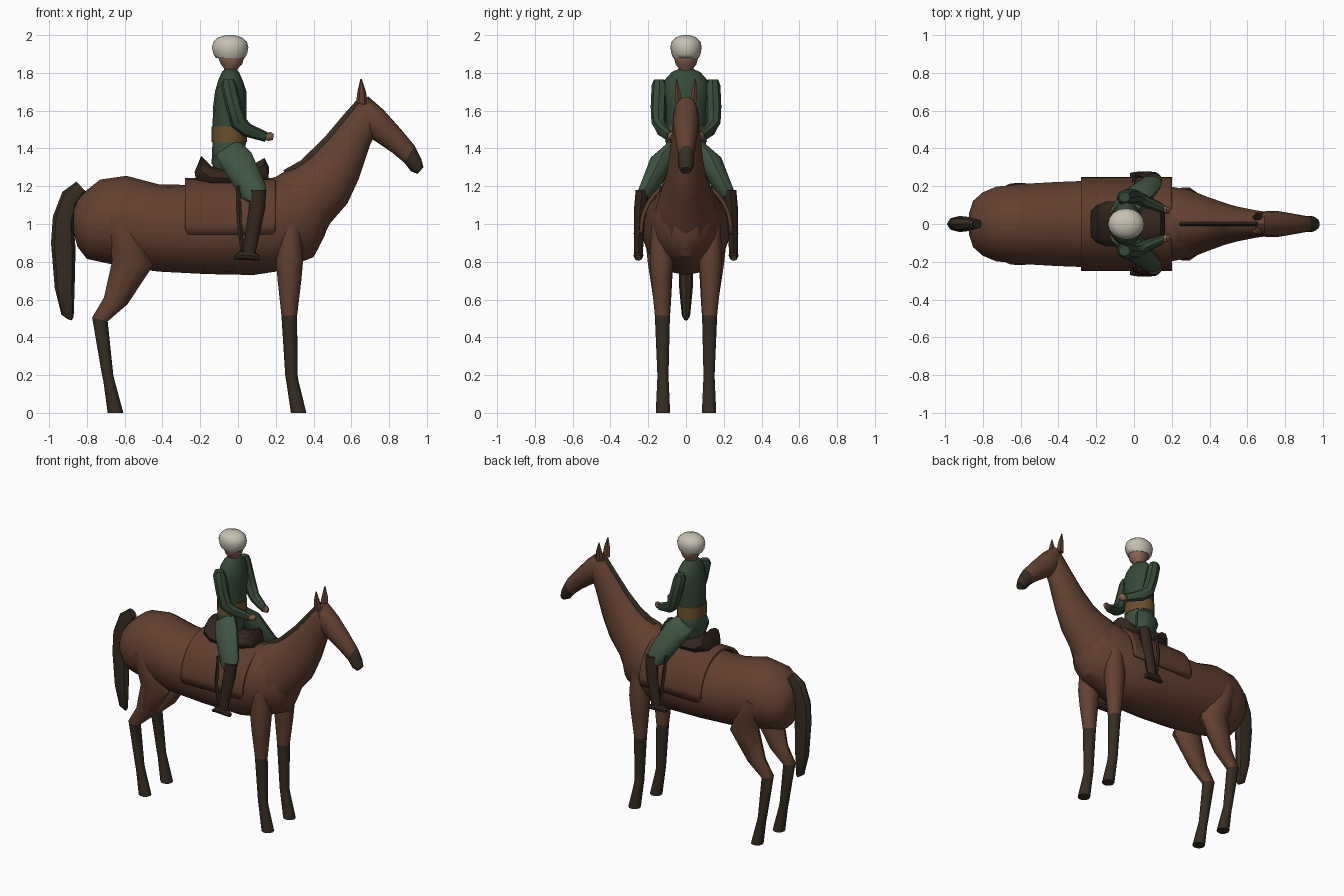
import bpy, bmesh, math

def material(name, r, g, b):
    m = bpy.data.materials.new(name)
    m.diffuse_color = (r, g, b, 1)
    return m

COAT = material("chestnut coat", 0.125, 0.052, 0.030)
DARK = material("dark hair", 0.036, 0.026, 0.016)
LEATHER = material("saddle leather", 0.035, 0.020, 0.013)
PAD = material("saddle pad brown", 0.115, 0.046, 0.027)
GREEN = material("jacket green", 0.036, 0.068, 0.040)
TROUSER = material("trouser green", 0.052, 0.092, 0.056)
BELT = material("belt tan", 0.150, 0.080, 0.025)
SKIN = material("skin", 0.260, 0.130, 0.085)
WHITE = material("helmet white", 0.560, 0.530, 0.440)

def finish(name, bm, mats, angle=40):
    bmesh.ops.recalc_face_normals(bm, faces=bm.faces)
    me = bpy.data.meshes.new(name)
    bm.to_mesh(me)
    bm.free()
    for m in mats:
        me.materials.append(m)
    me.shade_smooth()
    me.set_sharp_from_angle(angle=math.radians(angle))
    ob = bpy.data.objects.new(name, me)
    bpy.context.collection.objects.link(ob)
    return ob

def loft(name, rings, mats, n=10, split=99, side=1, angle=40):
    """Skin ellipses; ring = (xa, za, xb, zb, half width, centre y).
    Segments from index 'split' on use the second material."""
    bm = bmesh.new()
    loops = []
    for r in rings:
        xa, za, xb, zb, w = r[:5]
        y = r[5] if len(r) > 5 else 0
        loop = []
        for i in range(n):
            t = 2 * math.pi * i / n
            c = (1 + math.cos(t)) / 2
            loop.append(bm.verts.new((xb + (xa - xb) * c, side * (y + w * math.sin(t)),
                                      zb + (za - zb) * c)))
        loops.append(loop)
    for k in range(len(loops) - 1):
        for i in range(n):
            j = (i + 1) % n
            f = bm.faces.new((loops[k][i], loops[k][j], loops[k + 1][j], loops[k + 1][i]))
            f.material_index = int(k >= split)
    bm.faces.new(loops[0])
    bm.faces.new(loops[-1]).material_index = int(len(loops) - 1 > split)
    return finish(name, bm, mats, angle)

def H(z, x0, x1, w, y=0):      # horizontal ring
    return (x0, z, x1, z, w, y)

def V(x, z1, z0, w, y=0):      # upright ring
    return (x, z1, x, z0, w, y)

# Horse body
loft("horse_body", [
    V(-0.872, 1.07, 0.96, 0.06), V(-0.85, 1.13, 0.88, 0.125), V(-0.80, 1.18, 0.815, 0.17),
    V(-0.73, 1.235, 0.80, 0.20), V(-0.59, 1.255, 0.77, 0.215), V(-0.42, 1.21, 0.748, 0.225),
    V(-0.17, 1.205, 0.735, 0.235), V(0.08, 1.215, 0.73, 0.23), V(0.20, 1.25, 0.748, 0.20),
    V(0.30, 1.27, 0.785, 0.18), V(0.40, 1.22, 0.825, 0.14), V(0.46, 1.12, 0.94, 0.07)],
    [COAT], 18)

# Neck
loft("horse_neck", [
    (0.20, 1.25, 0.36, 0.82, 0.17), (0.25, 1.28, 0.42, 0.86, 0.165), (0.31, 1.30, 0.485, 1.0, 0.14),
    (0.38, 1.35, 0.58, 1.11, 0.11), (0.47, 1.44, 0.64, 1.24, 0.09),
    (0.57, 1.56, 0.70, 1.42, 0.074), (0.65, 1.66, 0.74, 1.50, 0.065)], [COAT], 12)

# Head with dark muzzle
loft("horse_head", [
    (0.64, 1.655, 0.68, 1.49, 0.05), (0.69, 1.675, 0.71, 1.45, 0.07), (0.77, 1.605, 0.755, 1.42, 0.068),
    (0.86, 1.505, 0.82, 1.375, 0.055), (0.935, 1.415, 0.88, 1.325, 0.043),
    (0.97, 1.345, 0.915, 1.28, 0.042), (0.982, 1.30, 0.95, 1.265, 0.028)], [COAT, DARK], 12, split=4)

# Mane ridge
loft("mane", [
    (0.24, 1.285, 0.26, 1.24, 0.012), (0.33, 1.335, 0.37, 1.28, 0.013), (0.455, 1.455, 0.49, 1.40, 0.013),
    (0.56, 1.58, 0.60, 1.52, 0.013), (0.645, 1.675, 0.67, 1.62, 0.012)], [DARK], 6)

# Tail
loft("tail", [
    (-0.855, 1.225, -0.805, 1.17, 0.025), (-0.93, 1.17, -0.85, 1.10, 0.04),
    (-0.98, 1.04, -0.87, 1.0, 0.042), (-0.99, 0.90, -0.86, 0.87, 0.042),
    (-0.97, 0.66, -0.865, 0.66, 0.036), (-0.935, 0.52, -0.87, 0.51, 0.022),
    (-0.90, 0.495, -0.88, 0.49, 0.01)], [DARK], 8)

# Saddle pad: half-ellipse blanket over the back
bm = bmesh.new()
rows = []
for x, a in ((-0.28, 88), (-0.265, 94), (-0.04, 94), (0.185, 94), (0.20, 90)):
    row = []
    for i in range(17):
        t = math.radians(a * (i - 8) / 8)
        row.append(bm.verts.new((x, 0.248 * math.sin(t), 0.965 + 0.278 * math.cos(t))))
    rows.append(row)
for p, q in zip(rows, rows[1:]):
    for i in range(16):
        bm.faces.new((p[i], p[i + 1], q[i + 1], q[i]))
pad = finish("saddle_pad", bm, [PAD])
mod = pad.modifiers.new("thickness", "SOLIDIFY")
mod.thickness = 0.02
mod.offset = -1 if pad.data.polygons[8].normal.z > 0 else 1

# Saddle with raised back and front
loft("saddle", [
    (-0.23, 1.275, -0.22, 1.22, 0.07), (-0.195, 1.36, -0.20, 1.20, 0.10), (-0.14, 1.305, -0.15, 1.19, 0.12),
    (-0.03, 1.29, -0.03, 1.19, 0.12), (0.07, 1.31, 0.07, 1.19, 0.11),
    (0.14, 1.35, 0.13, 1.20, 0.085), (0.165, 1.30, 0.16, 1.22, 0.06)], [LEATHER], 12)

# Rider torso: trousers, belt and jacket
loft("rider_hips", [H(1.27, -0.11, 0.0, 0.07), H(1.32, -0.14, 0.02, 0.105),
                    H(1.44, -0.135, 0.045, 0.105)], [TROUSER], 12)
loft("rider_belt", [H(1.435, -0.139, 0.047, 0.11), H(1.515, -0.139, 0.045, 0.107)], [BELT], 12)
loft("rider_jacket", [H(1.51, -0.135, 0.042, 0.104), H(1.62, -0.132, 0.046, 0.112),
                      H(1.70, -0.122, 0.045, 0.122), H(1.76, -0.105, 0.025, 0.115),
                      H(1.805, -0.085, 0.005, 0.075), H(1.82, -0.07, -0.01, 0.04)], [GREEN], 12)

# Head and helmet
loft("rider_head", [H(1.79, -0.07, -0.01, 0.03), H(1.825, -0.075, 0.0, 0.04),
                    H(1.845, -0.09, 0.022, 0.055), H(1.88, -0.105, 0.032, 0.064),
                    H(1.93, -0.105, 0.03, 0.062)], [SKIN], 12)
loft("helmet", [H(1.88, -0.118, 0.036, 0.068), H(1.90, -0.13, 0.048, 0.077), H(1.935, -0.138, 0.055, 0.083),
                H(1.965, -0.13, 0.047, 0.077), H(1.988, -0.105, 0.02, 0.055),
                H(2.0, -0.065, -0.018, 0.02)], [WHITE], 16, angle=60)

for s, tag in ((-1, "right"), (1, "left")):
    # Horse ears
    loft("ear_" + tag, [(0.625, 1.64, 0.685, 1.63, 0.02, 0.036), (0.632, 1.70, 0.678, 1.70, 0.017, 0.045),
                        (0.648, 1.768, 0.655, 1.768, 0.003, 0.05)], [COAT], 6, side=s)
    # Horse legs, dark below the knee and hock
    loft("front_leg_" + tag, [
        H(1.0, 0.22, 0.33, 0.05, 0.135), H(0.81, 0.20, 0.345, 0.065, 0.13), H(0.70, 0.21, 0.335, 0.056, 0.13),
        H(0.515, 0.23, 0.313, 0.042, 0.125), H(0.20, 0.25, 0.315, 0.031, 0.122),
        H(0.17, 0.255, 0.32, 0.032, 0.122), H(0.0, 0.28, 0.362, 0.04, 0.122)],
        [COAT, DARK], 10, split=3, side=s)
    loft("hind_leg_" + tag, [
        (-0.71, 1.02, -0.57, 1.055, 0.06, 0.155), (-0.685, 0.92, -0.52, 0.94, 0.075, 0.145),
        (-0.665, 0.81, -0.45, 0.78, 0.07, 0.135), (-0.71, 0.61, -0.585, 0.575, 0.048, 0.125),
        (-0.772, 0.505, -0.69, 0.485, 0.038, 0.122), H(0.20, -0.72, -0.66, 0.03, 0.122),
        H(0.17, -0.713, -0.653, 0.031, 0.122), H(0.0, -0.69, -0.607, 0.04, 0.122)],
        [COAT, DARK], 10, split=4, side=s)
    # Rider thigh
    loft("thigh_" + tag, [
        (-0.13, 1.36, 0.0, 1.445, 0.06, 0.055), (-0.085, 1.30, 0.07, 1.38, 0.07, 0.12),
        (0.015, 1.14, 0.145, 1.21, 0.048, 0.205), (0.06, 1.115, 0.145, 1.155, 0.035, 0.23)],
        [TROUSER], 10, side=s)
    # Boot shaft and foot
    loft("boot_" + tag, [
        H(1.18, 0.065, 0.15, 0.036, 0.232), H(1.08, 0.058, 0.142, 0.035, 0.242),
        H(0.95, 0.04, 0.115, 0.028, 0.25), H(0.83, 0.02, 0.09, 0.025, 0.252)], [LEATHER], 10, side=s)
    loft("foot_" + tag, [V(-0.02, 0.828, 0.812, 0.018, 0.252), V(0.01, 0.86, 0.81, 0.024, 0.252),
                         V(0.07, 0.86, 0.808, 0.027, 0.252), V(0.115, 0.835, 0.805, 0.018, 0.252)],
         [LEATHER], 8, side=s)
    # Stirrup strap
    loft("stirrup_strap_" + tag, [H(1.20, -0.012, 0.01, 0.008, 0.222), H(1.02, -0.005, 0.02, 0.008, 0.254),
                                  H(0.83, 0.015, 0.035, 0.008, 0.254)], [LEATHER], 4, side=s)
    # Arm and hand
    loft("arm_" + tag, [
        H(1.765, -0.08, -0.02, 0.028, 0.142), H(1.735, -0.092, -0.005, 0.042, 0.14),
        H(1.62, -0.065, 0.022, 0.042, 0.145), (-0.035, 1.515, 0.045, 1.555, 0.038, 0.145),
        (0.03, 1.465, 0.065, 1.53, 0.036, 0.125), (0.142, 1.435, 0.158, 1.485, 0.025, 0.083)],
        [GREEN], 8, side=s)
    loft("hand_" + tag, [
        (0.14, 1.445, 0.15, 1.48, 0.016, 0.084), (0.163, 1.44, 0.173, 1.488, 0.022, 0.076),
        (0.185, 1.445, 0.19, 1.475, 0.014, 0.07)], [SKIN], 8, side=s)
